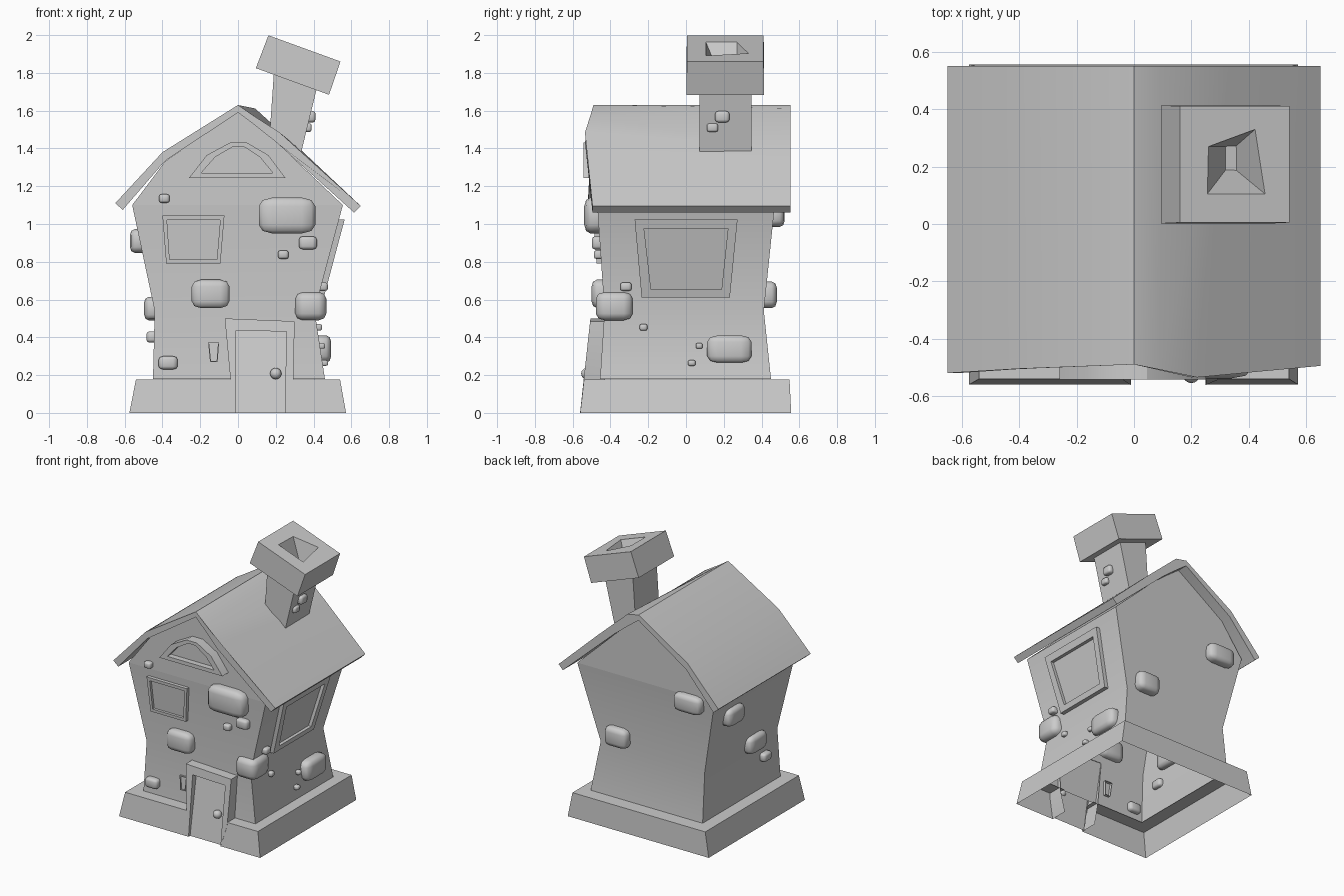
import bpy, bmesh
from math import radians, cos, sin
from mathutils import Vector, Matrix

cube = bpy.data.objects.get("Cube")
if cube:
    bpy.data.objects.remove(cube)

stone_grey = bpy.data.materials.new("stone_grey")
stone_grey.use_nodes = True
GREY = (0.6, 0.6, 0.6, 1)
stone_grey.diffuse_color = GREY
stone_grey.node_tree.nodes["Principled BSDF"].inputs["Base Color"].default_value = GREY


def finish(name, bm, angle=30, orient=True):
    if orient:
        bmesh.ops.recalc_face_normals(bm, faces=bm.faces[:])
    mesh = bpy.data.meshes.new(name)
    bm.to_mesh(mesh)
    bm.free()
    mesh.materials.append(stone_grey)
    obj = bpy.data.objects.new(name, mesh)
    bpy.context.collection.objects.link(obj)
    bpy.ops.object.select_all(action='DESELECT')
    obj.select_set(True)
    bpy.context.view_layer.objects.active = obj
    bpy.ops.object.shade_smooth_by_angle(angle=radians(angle))
    return obj


def loft(name, rings, cap_start=False, cap_end=False, closed=True):
    """Skin a series of equal-length point rings."""
    bm = bmesh.new()
    loops = [[bm.verts.new(p) for p in ring] for ring in rings]
    n = len(loops[0])
    for a, b in zip(loops, loops[1:]):
        for i in range(n if closed else n - 1):
            j = (i + 1) % n
            bm.faces.new((a[i], a[j], b[j], b[i]))
    if cap_start:
        bm.faces.new(loops[0][::-1])
    if cap_end:
        bm.faces.new(loops[-1])
    return finish(name, bm)


def lerp_wall(z, stops):
    """Position of a leaning wall at height z."""
    for (z0, p0), (z1, p1) in zip(stops, stops[1:]):
        if z <= z1:
            return p0 + (p1 - p0) * (z - z0) / (z1 - z0)
    return stops[-1][1]


# Each wall as height / position stops
FRONT = [(0.18, -0.455), (0.52, -0.43), (1.10, -0.47)]
BACK = [(0.18, 0.45), (0.52, 0.41), (1.10, 0.47)]
LEFT = [(0.18, 0.46), (0.52, 0.40), (1.10, 0.555)]
RIGHT = [(0.18, -0.45), (0.58, -0.44), (1.10, -0.56)]


def on_front(u, z, d):
    return (u, lerp_wall(z, FRONT) - d, z)


def on_back(u, z, d):
    return (u, lerp_wall(z, BACK) + d, z)


def on_left(u, z, d):
    return (lerp_wall(z, LEFT) + d, u, z)


def on_right(u, z, d):
    return (lerp_wall(z, RIGHT) - d, u, z)


# Leaning walls, open underneath
walls = []
for z in (0.18, 0.54, 1.10):
    x0, x1, y0, y1 = (lerp_wall(z, w) for w in (RIGHT, LEFT, FRONT, BACK))
    walls.append([(x0, y0, z), (x1, y0, z), (x1, y1, z), (x0, y1, z)])
loft("walls", walls)

# Gable block following the underside of the roof
gable = [(-0.56, 1.10), (-0.385, 1.333), (0, 1.595), (0.2, 1.438), (0.555, 1.10)]
loft("gables", [[(x, y, z) for x, z in gable] for y in (-0.47, 0.47)], True, True)

# Roof slab: top edge out, underside back
roof_under = [(0.615, 1.06), (0.2, 1.435), (0.08, 1.53), (0, 1.59), (-0.385, 1.335), (-0.61, 1.075)]
front_top = [(-0.65, 1.11), (-0.4, 1.38), (0, 1.63), (0.09, 1.568), (0.22, 1.485), (0.65, 1.095)]
back_top = [(-0.65, 1.11), (-0.4, 1.38), (0, 1.63), (0.09, 1.612), (0.33, 1.395), (0.65, 1.095)]
front_y = [-0.52, -0.505, -0.49, -0.508, -0.535, -0.495]
loft("roof", [
    [(x, y, z) for (x, z), y in zip(front_top + roof_under, front_y + front_y[::-1])],
    [(x, 0.552, z) for x, z in back_top + roof_under]], True, True)

# Plinth running round the house, broken at the doorway
def plinth_path(x0, x1, y0, y1, z):
    return [(-0.01, y0, z), (x0, y0, z), (x0, y1, z), (x1, y1, z), (x1, y0, z), (0.25, y0, z)]


loft("plinth", [plinth_path(-0.575, 0.572, -0.56, 0.557, 0),
                plinth_path(-0.54, 0.54, -0.54, 0.548, 0.178),
                plinth_path(-0.44, 0.45, -0.44, 0.44, 0.178)], closed=False)


# Door surround, leaning back with height, and the door inside it
def door_face(points, y_bottom, lean):
    return [(x, y_bottom + lean * z, z) for x, z in points]


outer = [(-0.012, 0), (-0.038, 0.155), (-0.07, 0.5), (0.30, 0.485), (0.292, 0.155), (0.252, 0)]
inner = [(-0.01, 0), (-0.01, 0.2), (-0.01, 0.437), (0.256, 0.43), (0.252, 0.2), (0.25, 0)]
loft("door_frame", [
    [(x, -0.43, z) for x, z in outer],
    door_face(outer, -0.561, 0.11),
    door_face(inner, -0.561, 0.11),
    door_face(inner, -0.535, 0.17)], closed=False)
loft("door", [door_face(inner[:3], -0.542, 0.17),
              door_face(inner[:2:-1], -0.542, 0.17)], closed=False)

bm = bmesh.new()
bmesh.ops.create_uvsphere(bm, u_segments=16, v_segments=10, radius=0.03,
                          matrix=Matrix.Translation((0.2, -0.525, 0.208)))
finish("door_knob", bm, 180)


# Windows: raised frame, sunk pane
def window(name, place, outer, inner, depth, pane=0.006):
    rings = [(outer, -0.02), (outer, depth), (inner, depth), (inner, pane)]
    loft(name, [[place(u, z, d) for u, z in pts] for pts, d in rings], cap_end=True)


window("front_window", on_front,
       [(-0.38, 0.79), (-0.093, 0.79), (-0.072, 1.045), (-0.40, 1.045)],
       [(-0.362, 0.812), (-0.112, 0.812), (-0.094, 1.022), (-0.376, 1.022)], 0.025)
window("side_window", on_left,
       [(-0.235, 0.612), (0.232, 0.612), (0.273, 1.025), (-0.272, 1.025)],
       [(-0.185, 0.652), (0.188, 0.652), (0.222, 0.975), (-0.222, 0.975)], 0.03)
window("attic_window", on_front,
       [(-0.26, 1.243), (0.252, 1.243), (0.16, 1.365), (0.045, 1.432), (-0.04, 1.432), (-0.165, 1.365)],
       [(-0.195, 1.27), (0.185, 1.27), (0.115, 1.355), (0.03, 1.41), (-0.025, 1.41), (-0.12, 1.355)],
       0.072, 0.03)
window("small_window", on_front,
       [(-0.148, 0.27), (-0.108, 0.27), (-0.1, 0.372), (-0.158, 0.372)],
       [(-0.143, 0.275), (-0.113, 0.275), (-0.106, 0.366), (-0.152, 0.366)], 0.012, 0.004)

# Chimney stack
loft("chimney_stack", [
    [(x, y, z) for x, y, z in ((0.165, 0.072, 1.44), (0.325, 0.072, 1.34),
                               (0.325, 0.348, 1.34), (0.165, 0.348, 1.44))],
    [(x, y, z) for x, y, z in ((0.19, 0.072, 1.80), (0.42, 0.072, 1.73),
                               (0.42, 0.348, 1.73), (0.19, 0.348, 1.80))]], True, True)

# Tilted chimney cap with a crooked flue
tilt = Matrix.Translation((0.32, 0.208, 1.842)) @ Matrix.Rotation(radians(20), 4, 'Y')


def cap_ring(points, z):
    return [tilt @ Vector((x, y, z)) for x, y in points]


def square(s):
    return [(-s, -s), (s, -s), (s, s), (-s, s)]


loft("chimney_cap", [
    cap_ring(square(0.206), -0.093),
    cap_ring(square(0.203), 0.093),
    cap_ring([(-0.102, -0.103), (0.112, -0.103), (0.075, 0.122), (-0.098, 0.062)], 0.093),
    cap_ring([(0.03, -0.018), (0.065, -0.018), (0.065, 0.062), (0.03, 0.062)], -0.08)],
    True, True)


# Rounded stones set into the walls
def stone(name, centre, size):
    bm = bmesh.new()
    bmesh.ops.create_cube(bm, size=1)
    bmesh.ops.bevel(bm, geom=bm.edges[:], offset=0.24, segments=2, profile=0.5, affect='EDGES')
    bmesh.ops.scale(bm, vec=size, verts=bm.verts[:])
    bmesh.ops.translate(bm, vec=centre, verts=bm.verts[:])
    finish(name, bm, 180)


def wall_stones(side, place, along_x, specs):
    for i, (u, z, w, h) in enumerate(specs, 1):
        depth = min(0.15, 0.04 + 0.5 * h)
        size = (w, depth, h) if along_x else (depth, w, h)
        stone(f"{side}_stone_{i}", place(u, z, 0.005), size)


wall_stones("front", on_front, True, [
    (0.26, 1.045, 0.30, 0.19), (0.37, 0.90, 0.095, 0.07), (0.24, 0.838, 0.055, 0.045),
    (-0.145, 0.63, 0.20, 0.15), (-0.37, 0.265, 0.10, 0.07), (-0.39, 1.135, 0.055, 0.045)])
wall_stones("left", on_left, False, [
    (0.23, 0.338, 0.235, 0.145), (-0.318, 0.668, 0.06, 0.045), (-0.225, 0.453, 0.04, 0.035),
    (0.07, 0.355, 0.035, 0.03), (0.03, 0.264, 0.04, 0.03)])
wall_stones("back", on_back, True, [(-0.36, 1.05, 0.22, 0.13), (0.25, 0.625, 0.18, 0.14)])
wall_stones("right", on_right, False, [
    (0.21, 0.91, 0.19, 0.125), (-0.15, 0.552, 0.20, 0.125), (-0.27, 0.402, 0.09, 0.06)])
stone("corner_stone", (0.385, -0.38, 0.565), (0.165, 0.195, 0.15))
stone("upper_chimney_stone", (0.385, 0.192, 1.568), (0.05, 0.075, 0.06))
stone("lower_chimney_stone", (0.367, 0.14, 1.51), (0.045, 0.06, 0.045))
